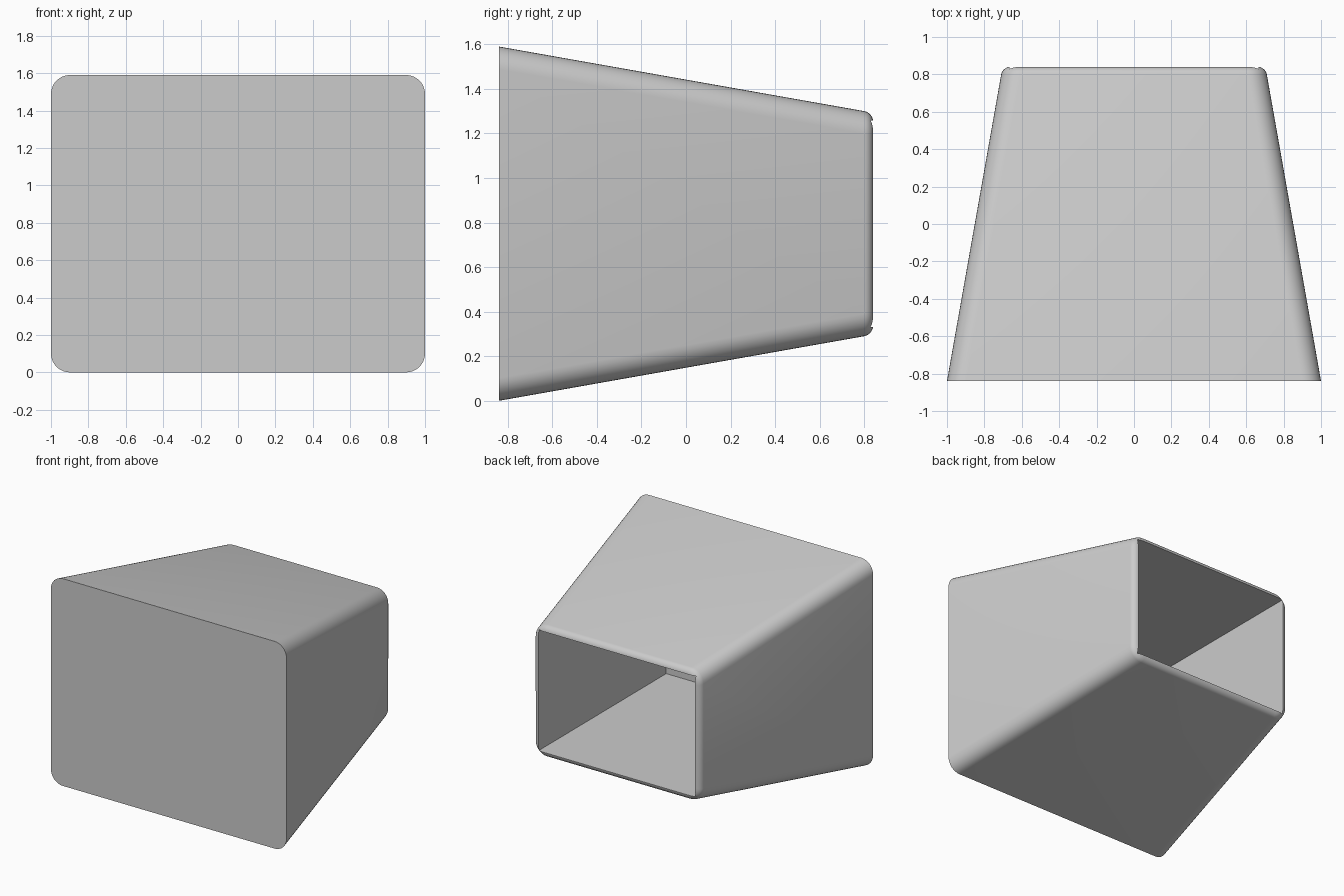
import bpy
import bmesh
from math import radians

default = bpy.data.objects.get("Cube")
if default:
    bpy.data.objects.remove(default, do_unlink=True)

MID_Z = 0.795
FRONT, BACK = -0.84, 0.84
CORNER, RIM = 0.10, 0.04

grey = bpy.data.materials.new("light_grey")
grey.use_nodes = True
grey.diffuse_color = (0.6, 0.6, 0.6, 1)
grey.node_tree.nodes["Principled BSDF"].inputs["Base Color"].default_value = (0.6, 0.6, 0.6, 1)


def tapered_box(bm, front, back, y0, y1):
    """Box along y; front and back are (half width, half height)."""
    bmesh.ops.create_cube(bm, size=2)
    for v in bm.verts:
        w, h = front if v.co.y < 0 else back
        v.co = (v.co.x * w, y0 if v.co.y < 0 else y1, MID_Z + v.co.z * h)


def round_edges(bm, edges, radius, segments):
    bmesh.ops.bevel(bm, geom=edges, offset=radius, offset_type='OFFSET',
                    segments=segments, profile=0.5, affect='EDGES',
                    clamp_overlap=True)


def add_object(name, bm):
    bmesh.ops.recalc_face_normals(bm, faces=bm.faces)
    mesh = bpy.data.meshes.new(name)
    bm.to_mesh(mesh)
    bm.free()
    mesh.materials.append(grey)
    obj = bpy.data.objects.new(name, mesh)
    bpy.context.collection.objects.link(obj)
    return obj


# Tapered housing: rounded long edges, rounded back rim, crisp front
bm = bmesh.new()
tapered_box(bm, (1.0, MID_Z), (0.703, 0.498), FRONT, BACK)
long_edges = [e for e in bm.edges if abs(e.verts[0].co.y - e.verts[1].co.y) > 1]
round_edges(bm, long_edges, CORNER, 8)
rim_edges = [e for e in bm.edges if all(v.co.y > BACK - 0.001 for v in e.verts)]
round_edges(bm, rim_edges, RIM, 6)
housing = add_object("tapered_housing", bm)

# Straight rectangular recess cut in from the back
bm = bmesh.new()
opening = (0.665, 0.463)
tapered_box(bm, opening, opening, -0.71, BACK + 0.2)
cutter = add_object("recess_cutter", bm)
cutter.hide_render = True

cut = housing.modifiers.new("recess", 'BOOLEAN')
cut.operation = 'DIFFERENCE'
cut.solver = 'EXACT'
cut.object = cutter

bpy.ops.object.select_all(action='DESELECT')
housing.select_set(True)
bpy.context.view_layer.objects.active = housing
bpy.ops.object.modifier_apply(modifier=cut.name)
bpy.data.objects.remove(cutter, do_unlink=True)
bpy.ops.object.shade_smooth_by_angle(angle=radians(30))
